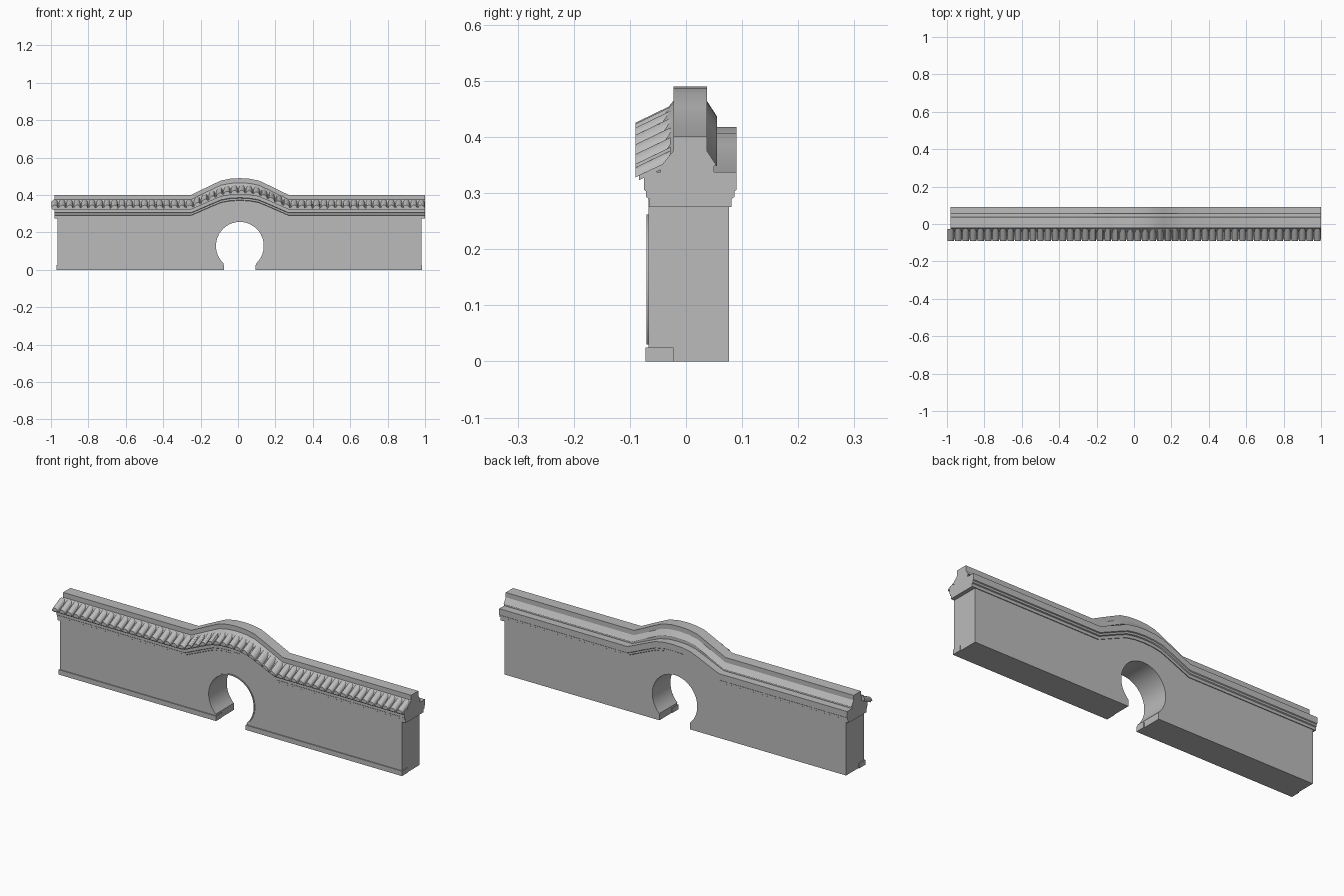
import bpy, bmesh, math

cube = bpy.data.objects.get("Cube")
if cube:
    bpy.data.objects.remove(cube, do_unlink=True)

stone = bpy.data.materials.new("grey stone")
stone.use_nodes = True
GREY = (0.5, 0.5, 0.5, 1)
stone.diffuse_color = GREY
stone.node_tree.nodes["Principled BSDF"].inputs["Base Color"].default_value = GREY

MID = 0.01                      # centre of the raised part and the gate
LEFT, RIGHT = -0.98, 1.0        # ends of the coping
HUMP = [(0, 1), (0.05, 0.97), (0.1, 0.86), (0.15, 0.6), (0.26, 0)]


def rise(x):
    """Height of the raised part at x, from 0 to 1."""
    d = abs(x - MID)
    for (a, u), (b, v) in zip(HUMP, HUMP[1:]):
        if d <= b:
            return u + (v - u) * (d - a) / (b - a)
    return 0


def stations(x0, x1):
    inner = {MID + s * d for d, _ in HUMP for s in (-1, 1)}
    return [x0] + sorted(inner) + [x1]


def finish(name, bm):
    bmesh.ops.recalc_face_normals(bm, faces=bm.faces)
    mesh = bpy.data.meshes.new(name)
    bm.to_mesh(mesh)
    bm.free()
    mesh.materials.append(stone)
    ob = bpy.data.objects.new(name, mesh)
    bpy.context.collection.objects.link(ob)
    bpy.ops.object.select_all(action='DESELECT')
    ob.select_set(True)
    bpy.context.view_layer.objects.active = ob
    bpy.ops.object.shade_smooth_by_angle(angle=math.radians(30))
    return ob


def loft(bm, rings):
    """Join closed rings of points and cap both ends."""
    rows = [[bm.verts.new(p) for p in ring] for ring in rings]
    n = len(rows[0])
    for a, b in zip(rows, rows[1:]):
        for i in range(n):
            j = (i + 1) % n
            bm.faces.new((a[i], a[j], b[j], b[i]))
    bm.faces.new(rows[0])
    bm.faces.new(rows[-1])


def sweep(name, profile, x0, x1, lift):
    """Run a (y, z) profile along the wall, over the raised part."""
    bm = bmesh.new()
    loft(bm, [[(x, y, z + lift * rise(x)) for y, z in profile]
              for x in stations(x0, x1)])
    return finish(name, bm)


def extrude_outline(name, outline, y0, y1):
    bm = bmesh.new()
    loft(bm, [[(x, y, z) for x, z in outline] for y in (y0, y1)])
    return finish(name, bm)


# Wall with keyhole gate
R, HALF = 0.128, 0.0875
OPEN = math.asin(HALF / R)


def arc(radius, steps=32):
    for i in range(steps + 1):
        a = math.pi + (math.pi / 2 - OPEN) - i / steps * 2 * (math.pi - OPEN)
        yield MID + radius * math.cos(a), R + radius * math.sin(a)


top = [(x, 0.3 + 0.08 * rise(x)) for x in reversed(stations(-0.965, 0.98))]
outline = [(-0.965, 0), (MID - HALF, 0), *arc(R), (MID + HALF, 0), (0.98, 0)]
extrude_outline("wall", outline + top, -0.067, 0.077)

# Thin trim around the gate
extrude_outline("gate_trim", list(arc(R)) + list(reversed(list(arc(R + 0.006)))),
                -0.07, -0.06)

# Low plinth on each side of the gate
for name, x0, x1 in (("right_plinth", -0.97, MID - HALF + 0.003),
                     ("left_plinth", MID + HALF - 0.003, 0.983)):
    extrude_outline(name, [(x0, 0), (x1, 0), (x1, 0.025), (x0, 0.025)],
                    -0.072, -0.022)

# Stepped cornice
sweep("cornice", [(-0.066, 0.275), (0.081, 0.275), (0.081, 0.29), (0.086, 0.293),
                  (0.086, 0.303), (0.09, 0.306), (0.09, 0.338), (-0.075, 0.338),
                  (-0.075, 0.306), (-0.071, 0.303), (-0.071, 0.293),
                  (-0.066, 0.29)], LEFT, RIGHT, 0.08)

# Ridge with flared foot
sweep("ridge", [(-0.045, 0.33), (0.05, 0.33), (0.05, 0.348), (0.055, 0.348),
                (0.037, 0.376), (0.037, 0.401), (-0.022, 0.401),
                (-0.022, 0.376), (-0.045, 0.348)], LEFT, RIGHT, 0.089)

# Sloping tile bed
FRONT, BACK = (-0.09, 0.328), (-0.028, 0.358)
sweep("tile_bed", [(-0.084, 0.323), (-0.084, 0.332), BACK, (BACK[0], 0.35)],
      -0.995, RIGHT, 0.08)

# Row of round cover tiles
COUNT = 50
PITCH = 2 / COUNT
bm = bmesh.new()
for k in range(COUNT):
    cx = -1 + PITCH * (k + 0.5)
    rings = []
    for y, z in (FRONT, BACK):
        ring = []
        for i in range(9):
            a = math.pi * i / 8
            x = cx + 0.43 * PITCH * math.cos(a)
            ring.append((x, y, z + 0.018 * math.sin(a) + 0.08 * rise(x)))
        rings.append(ring)
    loft(bm, rings)
finish("cover_tiles", bm)
